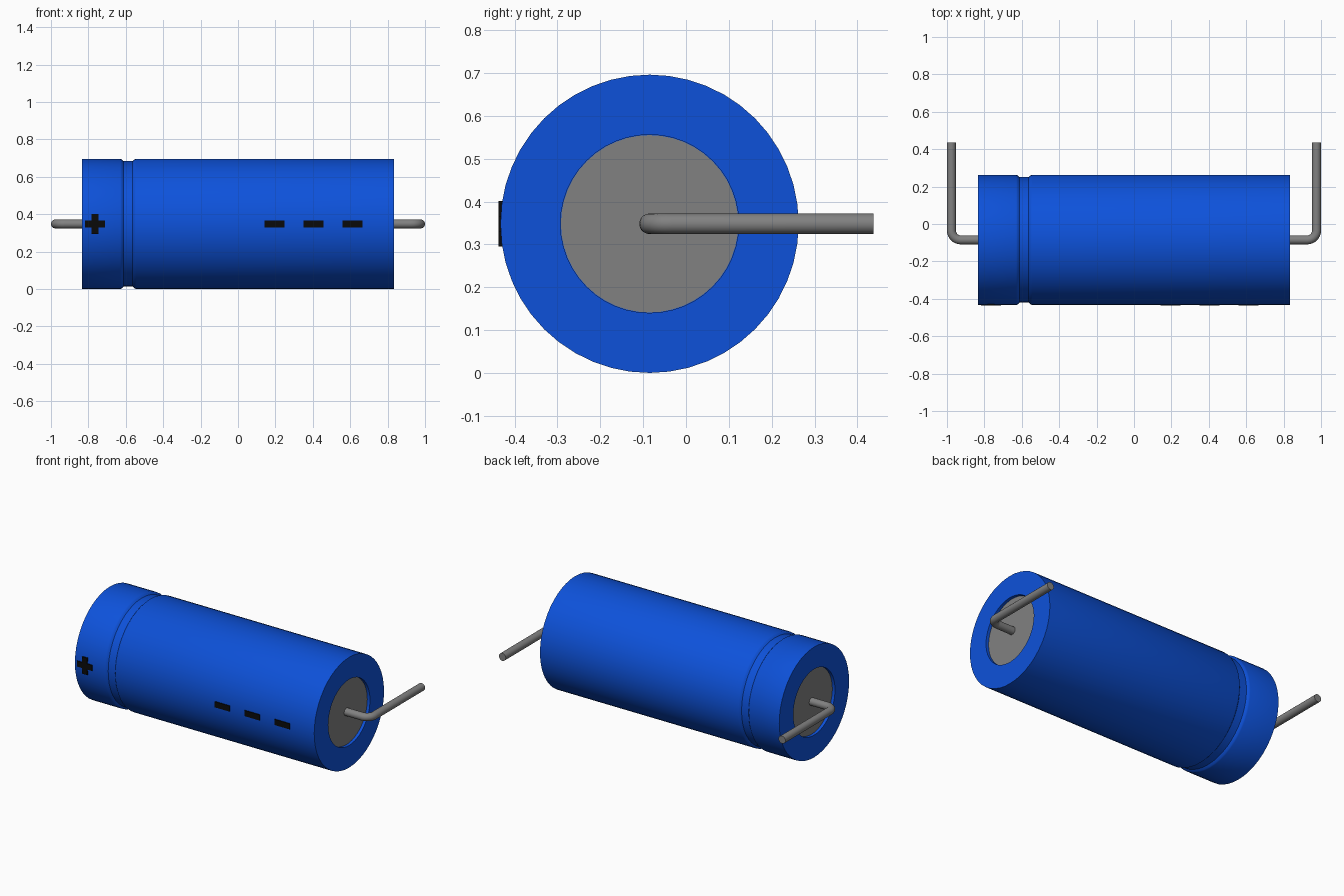
import bpy, bmesh, math
from mathutils import Matrix

cube = bpy.data.objects.get("Cube")
if cube:
    bpy.data.objects.remove(cube, do_unlink=True)

AXIS_Y, AXIS_Z, R = -0.085, 0.348, 0.348


def material(name, rgb):
    m = bpy.data.materials.new(name)
    m.use_nodes = True
    m.diffuse_color = (*rgb, 1)
    bsdf = m.node_tree.nodes["Principled BSDF"]
    bsdf.inputs["Base Color"].default_value = (*rgb, 1)
    bsdf.inputs["Roughness"].default_value = 0.6
    return m


blue = material("sleeve blue", (0.004, 0.083, 0.70))
grey = material("metal grey", (0.22, 0.22, 0.22))
black = material("marking black", (0.003, 0.003, 0.003))


def finish(name, bm, mat, smooth=True):
    bmesh.ops.recalc_face_normals(bm, faces=bm.faces)
    mesh = bpy.data.meshes.new(name)
    bm.to_mesh(mesh)
    bm.free()
    mesh.materials.append(mat)
    ob = bpy.data.objects.new(name, mesh)
    bpy.context.collection.objects.link(ob)
    if smooth:
        bpy.ops.object.select_all(action='DESELECT')
        ob.select_set(True)
        bpy.context.view_layer.objects.active = ob
        bpy.ops.object.shade_smooth_by_angle(angle=math.radians(30))
    return ob


def lathe(name, profile, mat, sides=48):
    """Revolve (x, radius) points around the body axis."""
    bm = bmesh.new()
    rings = []
    for x, r in profile:
        rings.append([bm.verts.new((x, AXIS_Y + r * math.sin(a), AXIS_Z + r * math.cos(a)))
                      for a in (2 * math.pi * i / sides for i in range(sides))])
    for a, b in zip(rings, rings[1:]):
        for i in range(sides):
            j = (i + 1) % sides
            bm.faces.new((a[i], a[j], b[j], b[i]))
    bm.faces.new(rings[0])
    bm.faces.new(rings[-1])
    return finish(name, bm, mat)


# Sleeve with a crimped groove and a shallow recess at each end
END, HOLE, DEPTH = 0.835, 0.208, 0.02
lathe("sleeve", [
    (-END + DEPTH, HOLE), (-END, HOLE), (-END, R),
    (-0.63, R), (-0.622, R - 0.003), (-0.612, R - 0.013),
    (-0.563, R - 0.013), (-0.553, R - 0.003), (-0.545, R),
    (END, R), (END, HOLE), (END - DEPTH, HOLE)], blue)

# Metal discs in the recesses and the bent wire leads
WIRE_X, WIRE_R, BEND = 0.976, 0.024, 0.05
for side, label in ((1, "left"), (-1, "right")):
    lathe(label + "_end_disc", [(side * (END - DEPTH - 0.01), HOLE - 0.001),
                                (side * (END - DEPTH + 0.002), HOLE - 0.001)], grey)
    # Each path point carries the direction of the wire there
    path = [(END - 0.05, AXIS_Y, 0.0)]
    for k in range(9):
        t = math.pi / 2 * k / 8
        path.append((WIRE_X - BEND + BEND * math.sin(t), AXIS_Y + BEND - BEND * math.cos(t), t))
    path.append((WIRE_X, 0.437, math.pi / 2))
    bm = bmesh.new()
    rings = []
    for x, y, t in path:
        ring = []
        for i in range(20):
            a = 2 * math.pi * i / 20
            s = WIRE_R * math.cos(a)
            ring.append(bm.verts.new((side * (x + s * math.sin(t)), y - s * math.cos(t),
                                      AXIS_Z + WIRE_R * math.sin(a))))
        rings.append(ring)
    for a, b in zip(rings, rings[1:]):
        for i in range(20):
            j = (i + 1) % 20
            bm.faces.new((a[i], a[j], b[j], b[i]))
    bm.faces.new(rings[0])
    bm.faces.new(rings[-1])
    finish(label + "_lead", bm, grey)


# Polarity marks: thin plates on the front of the sleeve
def extrude_outline(name, outline, cx):
    bm = bmesh.new()
    face = bm.faces.new([bm.verts.new((cx + x, -0.437, AXIS_Z + z)) for x, z in outline])
    new = bmesh.ops.extrude_face_region(bm, geom=[face])["geom"]
    bmesh.ops.translate(bm, vec=(0, 0.0095, 0),
                        verts=[v for v in new if isinstance(v, bmesh.types.BMVert)])
    finish(name, bm, black, smooth=False)


L, W = 0.053, 0.018
plus = [(-L, -W), (-W, -W), (-W, -L), (W, -L), (W, -W), (L, -W),
        (L, W), (W, W), (W, L), (-W, L), (-W, W), (-L, W)]
extrude_outline("plus_mark", plus, -0.765)
for n, cx in enumerate((0.195, 0.403, 0.613), 1):
    extrude_outline(f"minus_mark_{n}", [(-L, -W), (L, -W), (L, W), (-L, W)], cx)
